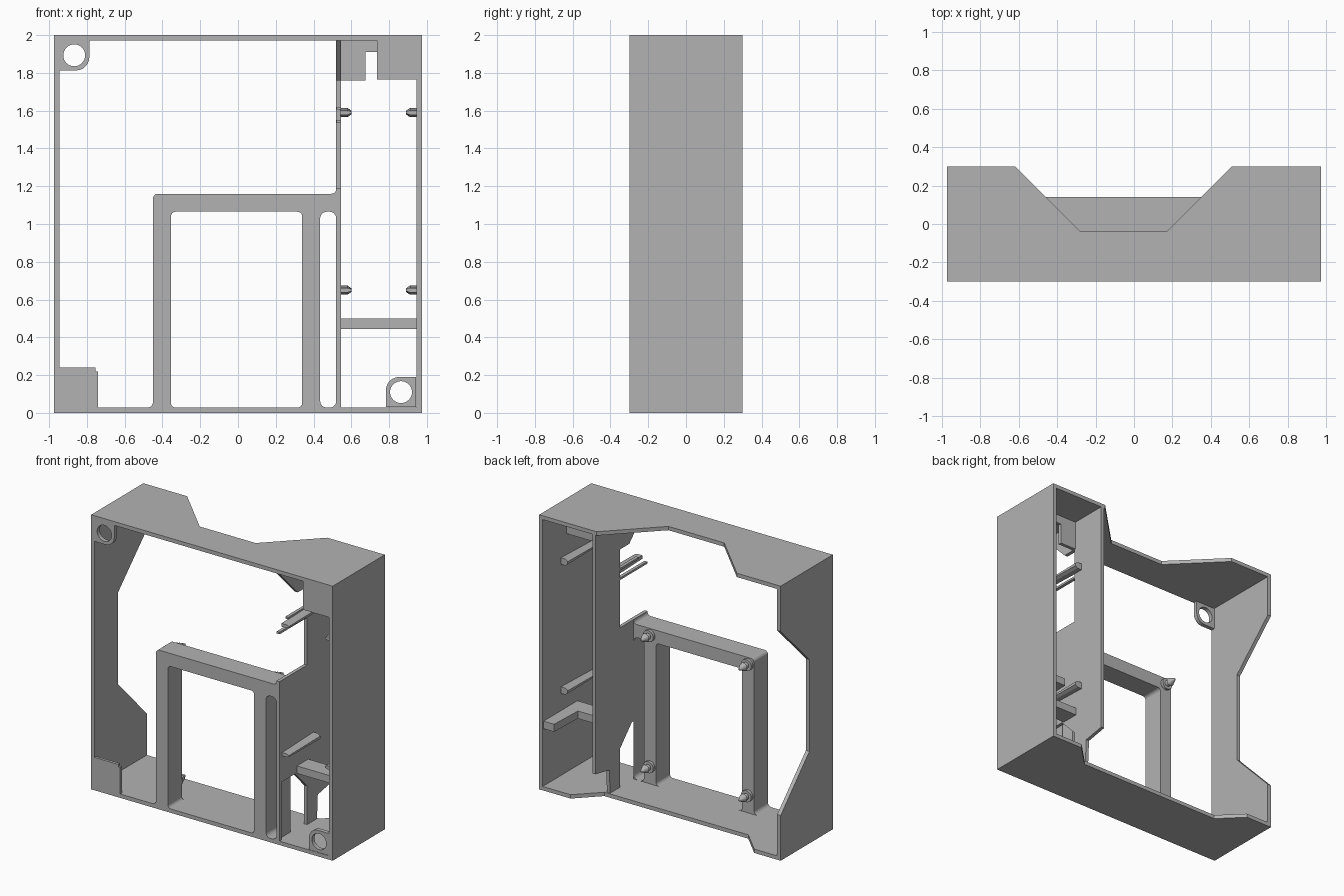
import bpy, bmesh, math
from mathutils import Vector

cube = bpy.data.objects.get("Cube")
if cube:
    bpy.data.objects.remove(cube, do_unlink=True)

grey = bpy.data.materials.new("light_grey")
grey.use_nodes = True
GREY = (0.45, 0.45, 0.45, 1)
grey.diffuse_color = GREY
grey.node_tree.nodes["Principled BSDF"].inputs["Base Color"].default_value = GREY

W, H, D, T = 0.973, 2.0, 0.3, 0.028   # half width, height, half depth, wall


def finish(name, mesh):
    bm = bmesh.new()
    bm.from_mesh(mesh)
    bmesh.ops.remove_doubles(bm, verts=bm.verts, dist=1e-5)
    bmesh.ops.recalc_face_normals(bm, faces=bm.faces)
    bm.to_mesh(mesh)
    bm.free()
    mesh.materials.clear()
    mesh.materials.append(grey)
    mesh.shade_flat()
    obj = bpy.data.objects.new(name, mesh)
    bpy.context.collection.objects.link(obj)
    return obj


def plate(name, axis, lo, hi, *loops):
    """Extrude an outline (extra loops are holes) along an axis."""
    curve = bpy.data.curves.new(name + "_outline", "CURVE")
    curve.dimensions, curve.fill_mode = "2D", "BOTH"
    curve.extrude = (hi - lo) / 2
    for loop in loops:
        s = curve.splines.new("POLY")
        s.points.add(len(loop) - 1)
        for p, (u, v) in zip(s.points, loop):
            p.co = (u, v, 0, 1)
        s.use_cyclic_u = True
    tmp = bpy.data.objects.new(name + "_tmp", curve)
    bpy.context.collection.objects.link(tmp)
    dg = bpy.context.evaluated_depsgraph_get()
    mesh = bpy.data.meshes.new_from_object(tmp.evaluated_get(dg))
    bpy.data.objects.remove(tmp, do_unlink=True)
    bpy.data.curves.remove(curve)
    mesh.name = name
    for v in mesh.vertices:
        a, b, c = v.co.x, v.co.y, v.co.z + (lo + hi) / 2
        v.co = {"x": (c, a, b), "y": (a, c, b), "z": (a, b, c)}[axis]
    return finish(name, mesh)


def arc(cu, cv, r, start, end, n=6):
    return [(cu + r * math.cos(math.radians(start + (end - start) * i / n)),
             cv + r * math.sin(math.radians(start + (end - start) * i / n)))
            for i in range(n + 1)]


def rect(u0, v0, u1, v1):
    return [(u0, v0), (u1, v0), (u1, v1), (u0, v1)]


def rounded(u0, v0, u1, v1, r):
    return (arc(u0 + r, v0 + r, r, 180, 270) + arc(u1 - r, v0 + r, r, 270, 360)
            + arc(u1 - r, v1 - r, r, 0, 90) + arc(u0 + r, v1 - r, r, 90, 180))


# Outer shell: four walls, three with notched back edges
plate("top_wall", "z", H - T, H, [(-W, -D), (W, -D), (W, D), (0.51, D), (0.17, -0.04),
                                  (-0.28, -0.04), (-0.62, D), (-W, D)])
plate("bottom_wall", "z", 0, T, [(-W, -D), (W, -D), (W, D), (0.72, D), (0.56, 0.14),
                                 (-0.6, 0.14), (-0.76, D), (-W, D)])
plate("left_wall", "x", W - T, W, rect(-D, 0, D, H))
plate("right_wall", "x", -W, T - W, [(-D, 0), (D, 0), (D, 0.33), (-0.03, 0.67),
                                     (-0.03, 1.34), (D, 1.67), (D, H), (-D, H)])

# Inner divider with openings on its front edge
plate("divider_wall", "x", 0.52, 0.545, [
    (0.016, 0.01), (0.13, 0.01), (0.14, 0.2), (D, 0.23), (D, H - T), (-D, H - T),
    (-0.09, 1.76), (0.016, 1.76), (0.016, 1.19), (-D, 1.19),
    (-D, 0.45), (-0.12, 0.45), (0.016, 0.31)])

# Display frame with a window and a slot
outer = ([(0.522, 0.01), (-0.48, 0.01)] + arc(-0.48, 0.058, 0.03, -90, 0)
         + arc(-0.425, 1.135, 0.025, 180, 90) + arc(0.495, 1.185, 0.025, -90, 0)
         + [(0.522, 1.185)])
plate("display_frame", "y", -D, -0.14, outer,
      rounded(-0.355, T, 0.34, 1.065, 0.025), rounded(0.435, T, 0.52, 1.065, 0.035))
# Front strip of the divider beside the slot
plate("slot_side", "x", 0.52, 0.545, rect(-D, 0.01, -0.28, 0.46))


def stud(name, x, z):
    """Collar and pointed pin, turned about the y axis."""
    profile = [(0, 0), (0.042, 0), (0.042, 0.02), (0.022, 0.02), (0.022, 0.045),
               (0.03, 0.05), (0.006, 0.1), (0, 0.1)]
    bm = bmesh.new()
    vs = [bm.verts.new((x + r, -0.14 + h, z)) for r, h in profile]
    es = [bm.edges.new(pair) for pair in zip(vs, vs[1:])]
    bmesh.ops.spin(bm, geom=vs + es, cent=Vector((x, 0, z)), axis=(0, 1, 0),
                   angle=math.tau, steps=20)
    mesh = bpy.data.meshes.new(name)
    bm.to_mesh(mesh)
    bm.free()
    finish(name, mesh)


for side, x in (("left", 0.39), ("right", -0.4)):
    for level, z in (("upper", 1.11), ("lower", 0.155)):
        stud(f"{level}_{side}_stud", x, z)


# Corner lugs with screw holes
def lug(name, cx, cz, s):
    half, r = 0.08, 0.07
    shape = ([(-half, half), (-half, -half)] + arc(half - r, r - half, r, -90, 0)
             + [(half, half)])
    plate(name, "y", -D, -0.27, [(cx + s * u, cz + s * v) for u, v in shape],
          arc(cx, cz, 0.058, 0, 348.75, 31))


lug("upper_lug", -0.867, 1.893, 1)
lug("lower_lug", 0.863, 0.11, -1)

# Corner cover
plate("corner_cover", "y", -D, -0.28, [(-0.95, T), (-0.74, T), (-0.74, 0.22),
                                       (-0.755, 0.22), (-0.755, 0.24), (-0.95, 0.24)])

# Socket housing: front cover, side and slotted back
plate("socket_front", "y", -D, -0.28, rect(0.735, 1.765, 0.95, H - T))
plate("socket_side", "x", 0.735, 0.755, rect(-0.29, 1.765, 0.02, H - T))
plate("socket_back", "y", 0.0, 0.025, [
    (0.54, 1.76), (0.675, 1.76), (0.675, 1.91), (0.735, 1.91), (0.735, 1.765),
    (0.95, 1.765), (0.95, H - T), (0.54, H - T)])

# Shelf in the side compartment
plate("shelf", "z", 0.445, 0.5, [(0.54, -0.1), (0.95, -0.1), (0.95, 0.29),
                                 (0.86, 0.29), (0.85, 0.03), (0.54, 0.03)])

# Guide rails on both sides of the compartment
for side, wall, s in (("inner", 0.54, 1), ("outer", 0.95, -1)):
    for level, z in (("upper", 1.59), ("lower", 0.65)):
        tip, mid = wall + s * 0.06, wall + s * 0.04
        rail = plate(f"{level}_{side}_rail", "y", -0.27, 0.09, [
            (wall, z - 0.024), (mid, z - 0.024), (tip, z - 0.01),
            (tip, z + 0.01), (mid, z + 0.024), (wall, z + 0.024)])
        for v in rail.data.vertices:      # taper towards the front
            if v.co.y < -0.2:
                v.co.z = z + (v.co.z - z) * 0.5
plate("lower_stay", "x", 0.522, 0.545, rect(-D, 1.535, 0.03, 1.55))
plate("upper_stay", "x", 0.522, 0.545, rect(-0.2, 1.605, 0.03, 1.62))
